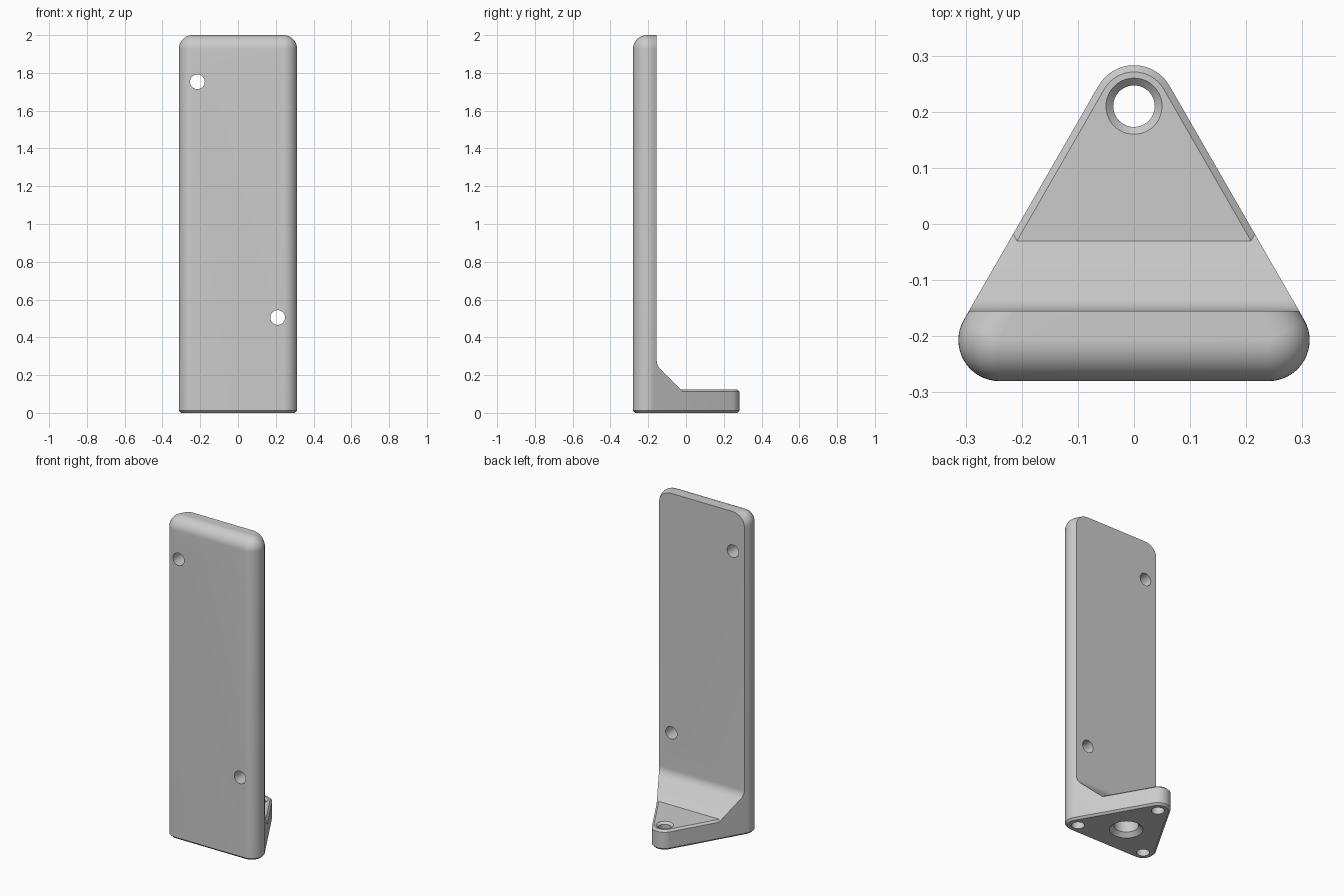
import bpy, bmesh, math
from mathutils import Matrix

cube = bpy.data.objects.get("Cube")
if cube:
    bpy.data.objects.remove(cube, do_unlink=True)

grey = bpy.data.materials.new("light grey")
grey.use_nodes = True
grey.diffuse_color = (0.6, 0.6, 0.6, 1)
grey.node_tree.nodes["Principled BSDF"].inputs["Base Color"].default_value = (0.6, 0.6, 0.6, 1)

# Corner centres of the rounded triangle, anticlockwise, with outward direction
CORNERS = [(0, 0.21, 90), (-0.24, -0.207, 210), (0.24, -0.207, 330)]
R = 0.073       # corner and top rounding
CHAMFER = 0.012
BASE_TOP = 0.125
WALL_BACK = -0.155


def make(name, bm, helper=False):
    bmesh.ops.recalc_face_normals(bm, faces=bm.faces)
    mesh = bpy.data.meshes.new(name)
    bm.to_mesh(mesh)
    bm.free()
    mesh.materials.append(grey)
    ob = bpy.data.objects.new(name, mesh)
    bpy.context.collection.objects.link(ob)
    if helper:
        ob.hide_render = True
        ob.hide_set(True)
        ob.display_type = 'WIRE'
    return ob


def loft(sections, steps=16):
    """Skin rounded triangles given as (corner radius, z)."""
    bm = bmesh.new()
    rings = []
    for r, z in sections:
        ring = []
        for cx, cy, mid in CORNERS:
            for i in range(steps + 1):
                a = math.radians(mid - 60 + 120 * i / steps)
                ring.append(bm.verts.new((cx + r * math.cos(a), cy + r * math.sin(a), z)))
        rings.append(ring)
    n = len(rings[0])
    for low, high in zip(rings, rings[1:]):
        for i in range(n):
            j = (i + 1) % n
            bm.faces.new((low[i], low[j], high[j], high[i]))
    bm.faces.new(rings[0][::-1])
    bm.faces.new(rings[-1])
    return bm


def drill(name, sections, place):
    """Turned cutter from (radius, height) pairs along its own z axis."""
    bm = bmesh.new()
    rings = [[bm.verts.new((r * math.cos(a), r * math.sin(a), h))
              for a in (math.tau * i / 48 for i in range(48))] for r, h in sections]
    for low, high in zip(rings, rings[1:]):
        for i in range(48):
            j = (i + 1) % 48
            bm.faces.new((low[i], low[j], high[j], high[i]))
    bm.faces.new(rings[0][::-1])
    bm.faces.new(rings[-1])
    bm.transform(place)
    return make(name, bm, True)


def boolean(ob, other, operation):
    mod = ob.modifiers.new(other.name, 'BOOLEAN')
    mod.object = other
    mod.operation = operation
    mod.solver = 'EXACT'


# Full column with chamfered foot and rounded top
sections = [(R - CHAMFER, 0), (R, CHAMFER)]
for i in range(13):
    a = math.radians(89 * i / 12)
    sections.append((R * math.cos(a), 2 - R + R * math.sin(a)))
bracket = make("bracket", loft(sections))

# Side profile of the wall and its filleted gusset
fillet = 0.07
knee = WALL_BACK + fillet
knee_z = 0.25 + fillet * math.tan(math.pi / 8)
profile = [(-0.5, 2.2), (-0.5, -0.1), (0.195, -0.1)]
for i in range(9):
    a = math.radians(225 - 45 * i / 8)
    profile.append((knee + fillet * math.cos(a), knee_z + fillet * math.sin(a)))
profile.append((WALL_BACK, 2.2))
bm = bmesh.new()
face = bm.faces.new([bm.verts.new((-0.6, y, z)) for y, z in profile])
moved = bmesh.ops.extrude_face_region(bm, geom=[face])["geom"]
bmesh.ops.translate(bm, vec=(1.2, 0, 0), verts=[v for v in moved if isinstance(v, bmesh.types.BMVert)])
wall_region = make("wall_region", bm, True)

# Foot region, whose slope makes the chamfer on the foot's upper rim
drop = 0.175
foot_region = make("foot_region", loft([(R - CHAMFER + drop, BASE_TOP - drop),
                                        (R - CHAMFER, BASE_TOP)]), True)
boolean(wall_region, foot_region, 'UNION')
boolean(bracket, wall_region, 'INTERSECT')

# Holes through the wall
turn = Matrix.Rotation(math.pi / 2, 4, 'X')
for name, x, z in (("upper_wall_hole", -0.215, 1.753), ("lower_wall_hole", 0.21, 0.505)):
    place = Matrix.Translation((x, -0.2, z)) @ turn
    boolean(bracket, drill(name, [(0.039, -0.2), (0.039, 0.2)], place), 'DIFFERENCE')

# Corner holes in the foot: countersunk through hole at the back, blind ones in front
for i, (x, y, _) in enumerate(CORNERS):
    shape = [(0.037, -0.05), (0.037, 0.1)]
    if i == 0:
        shape = [(0.037, -0.05), (0.037, BASE_TOP - 0.013), (0.07, BASE_TOP + 0.02)]
    boolean(bracket, drill(f"foot_hole_{i + 1}", shape, Matrix.Translation((x, y, 0))), 'DIFFERENCE')

# Wide countersunk socket under the middle of the foot
socket = [(0.115, -0.02), (0.07, 0.025), (0.07, 0.1)]
boolean(bracket, drill("foot_socket", socket, Matrix.Translation((0, -0.068, 0))), 'DIFFERENCE')

# Bake the cuts, then smooth the rounded areas
bpy.context.view_layer.update()
graph = bpy.context.evaluated_depsgraph_get()
bracket.data = bpy.data.meshes.new_from_object(bracket.evaluated_get(graph))
bracket.modifiers.clear()
for ob in list(bpy.context.collection.objects):
    if ob.name.endswith(("_region", "_socket")) or "_hole" in ob.name:
        bpy.data.objects.remove(ob, do_unlink=True)
bpy.ops.object.select_all(action='DESELECT')
bracket.select_set(True)
bpy.context.view_layer.objects.active = bracket
bpy.ops.object.shade_smooth_by_angle(angle=math.radians(30))
